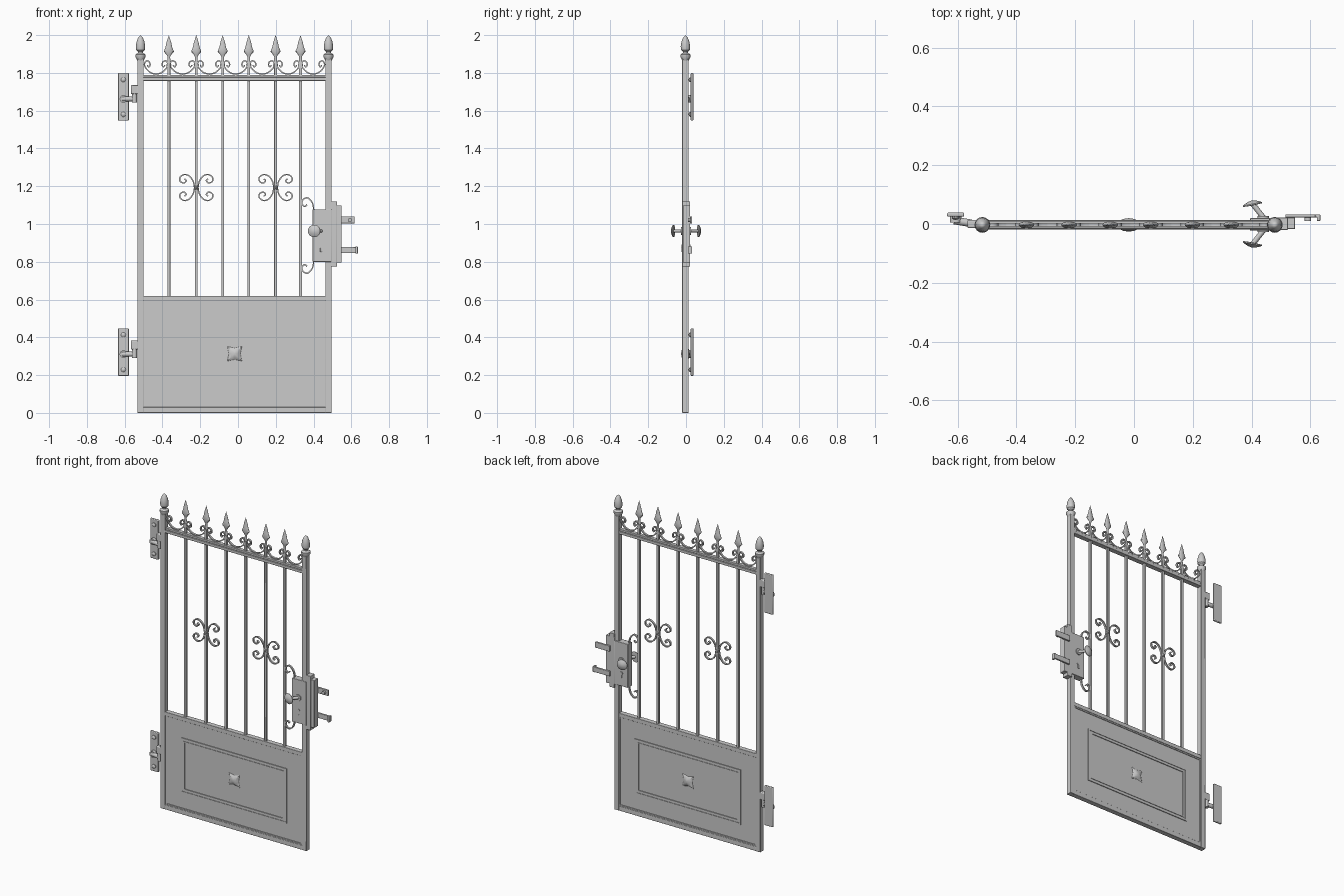
import bpy, bmesh, math
from mathutils import Vector

if "Cube" in bpy.data.objects:
    bpy.data.objects.remove(bpy.data.objects["Cube"])

YC = -0.003                      # middle plane of the gate
BARS = [-0.366, -0.221, -0.081, 0.057, 0.199, 0.331]
POSTS = [-0.516, 0.479]


def finish(name, bm, bevel=0):
    bmesh.ops.recalc_face_normals(bm, faces=bm.faces)
    me = bpy.data.meshes.new(name)
    bm.to_mesh(me)
    bm.free()
    ob = bpy.data.objects.new(name, me)
    bpy.context.collection.objects.link(ob)
    if bevel:
        m = ob.modifiers.new("bevel", "BEVEL")
        m.width, m.segments = bevel, 2
    return ob


def add_box(bm, x0, x1, y0, y1, z0, z1):
    vs = bmesh.ops.create_cube(bm, size=1)["verts"]
    for v in vs:
        v.co = Vector(((x0 + x1) / 2 + v.co.x * (x1 - x0), (y0 + y1) / 2 + v.co.y * (y1 - y0),
                       (z0 + z1) / 2 + v.co.z * (z1 - z0)))


def box(name, *dims, bevel=0.002):
    bm = bmesh.new()
    add_box(bm, *dims)
    return finish(name, bm, bevel)


def frame(name, x0, x1, z0, z1, w, d):
    """Rectangular moulding showing on both faces of the panel."""
    bm = bmesh.new()
    for a in ((x0, x1, z0, z0 + w), (x0, x1, z1 - w, z1),
              (x0, x0 + w, z0 + w, z1 - w), (x1 - w, x1, z0 + w, z1 - w)):
        add_box(bm, a[0], a[1], YC - d, YC + d, a[2], a[3])
    return finish(name, bm)


def lathe(name, profile, loc, axis=(0, 0, 1), n=16, squash=1):
    """Turned part from (radius, height) pairs."""
    q = Vector(axis).to_track_quat("Z", "Y")
    bm = bmesh.new()
    rings = []
    for r, h in profile:
        rings.append([bm.verts.new(q @ Vector((r * math.cos(t), r * math.sin(t) * squash, h)) + Vector(loc))
                      for t in (2 * math.pi * i / n for i in range(n))])
    for a, b in zip(rings, rings[1:]):
        for i in range(n):
            bm.faces.new((a[i], a[(i + 1) % n], b[(i + 1) % n], b[i]))
    bm.faces.new(rings[0])
    bm.faces.new(rings[-1])
    bmesh.ops.remove_doubles(bm, verts=bm.verts, dist=1e-5)
    return finish(name, bm)


def rod(name, p, q, r, n=12):
    d = Vector(q) - Vector(p)
    return lathe(name, [(r, 0), (r, d.length)], p, d, n)


def smooth_path(ctrl, steps=6):
    """Catmull-Rom spline through control points."""
    p = [Vector(c) for c in ctrl]
    p = [2 * p[0] - p[1]] + p + [2 * p[-1] - p[-2]]
    out = []
    for i in range(1, len(p) - 2):
        a, b, c, d = p[i - 1:i + 3]
        for s in range(steps):
            t = s / steps
            out.append(0.5 * (2 * b + (c - a) * t + (2 * a - 5 * b + 4 * c - d) * t * t
                              + (3 * b - a - 3 * c + d) * t ** 3))
    return out + [p[-2]]


def ribbon(name, pts, thick=0.007, depth=0.012):
    """Flat iron strip swept along an x/z path."""
    bm = bmesh.new()
    rings = []
    for i, p in enumerate(pts):
        t = (pts[min(i + 1, len(pts) - 1)] - pts[max(i - 1, 0)]).normalized()
        n = Vector((-t.y, t.x)) * thick / 2
        rings.append([bm.verts.new((p.x + n.x * s, YC + depth / 2 * e, p.y + n.y * s))
                      for s, e in ((1, 1), (1, -1), (-1, -1), (-1, 1))])
    for a, b in zip(rings, rings[1:]):
        for i in range(4):
            bm.faces.new((a[i], a[(i + 1) % 4], b[(i + 1) % 4], b[i]))
    bm.faces.new(rings[0])
    bm.faces.new(rings[-1])
    return finish(name, bm)


def rosette(name, x, y, z, r, h):
    """Four-petal flower standing off the panel by h along y."""
    bm = bmesh.new()
    tip = bm.verts.new((x, y + h, z))
    mid, rim = [], []
    for i in range(8):
        a = math.pi / 4 * (i + 0.0)
        k = r if i % 2 else r * 0.55
        mid.append(bm.verts.new((x + k * .5 * math.cos(a), y + h * .8, z + k * .5 * math.sin(a))))
        rim.append(bm.verts.new((x + k * math.cos(a), y, z + k * math.sin(a))))
    for i in range(8):
        j = (i + 1) % 8
        bm.faces.new((tip, mid[i], mid[j]))
        bm.faces.new((mid[i], rim[i], rim[j], mid[j]))
    bm.faces.new(rim)
    return finish(name, bm)


# Posts with acorn finials
for x in POSTS:
    box("post", x - 0.016, x + 0.016, YC - 0.017, YC + 0.017, 0, 1.88)
    lathe("acorn_finial", [(0.017, 1.865), (0.027, 1.885), (0.027, 1.897), (0.014, 1.906), (0.014, 1.912),
                           (0.023, 1.922), (0.025, 1.94), (0.021, 1.965), (0.012, 1.988), (0, 2.0)], (x, YC, 0))

# Rails and lower panel
x0, x1 = POSTS[0] + 0.015, POSTS[1] - 0.015
for name, z0, z1, d in (("top_rail", 1.758, 1.776, 0.016), ("top_rail_cap", 1.776, 1.789, 0.012),
                        ("middle_rail", 0.595, 0.62, 0.016), ("bottom_rail", 0.0, 0.03, 0.016)):
    box(name, x0, x1, YC - d, YC + d, z0, z1)
box("lower_panel", x0, x1, YC - 0.009, YC + 0.009, 0.02, 0.6, bevel=0)
frame("panel_border", x0, x1, 0.03, 0.595, 0.008, 0.013)
frame("panel_moulding_outer", -0.392, 0.354, 0.137, 0.485, 0.009, 0.014)
frame("panel_moulding_middle", -0.384, 0.346, 0.145, 0.477, 0.012, 0.011)
frame("panel_moulding_inner", -0.373, 0.335, 0.156, 0.466, 0.008, 0.014)
for s in (-1, 1):
    rosette("panel_rosette", -0.018, YC + s * 0.009, 0.313, 0.055, s * 0.014)

# Upright bars with spear heads
for x in BARS:
    box("bar", x - 0.0075, x + 0.0075, YC - 0.0075, YC + 0.0075, 0.61, 1.85, bevel=0.001)
    lathe("spear_head", [(0.008, 1.83), (0.014, 1.842), (0.008, 1.855), (0.007, 1.885), (0.012, 1.895),
                         (0.027, 1.913), (0.018, 1.935), (0.012, 1.963), (0, 2.0)], (x, YC, 0), n=12, squash=0.45)

# Bowl-shaped scrolls between the spears
half = smooth_path([(0, 0), (0.42, 0.008), (0.78, 0.03), (0.92, 0.052), (0.78, 0.07), (0.55, 0.066),
                    (0.47, 0.05), (0.58, 0.039), (0.7, 0.048)])
edges = [x0] + BARS + [x1]
for a, b in zip(edges, edges[1:]):
    c, w = (a + b) / 2, (b - a) / 2
    path = [Vector((c - w * p.x, 1.793 + p.y)) for p in reversed(half[1:])]
    path += [Vector((c + w * p.x, 1.793 + p.y)) for p in half]
    ribbon("crest_scroll", path)

# Back-to-back C scrolls on two bars
half = smooth_path([(0.009, 0), (0.016, 0.032), (0.036, 0.06), (0.063, 0.069), (0.086, 0.054), (0.085, 0.033),
                    (0.066, 0.024), (0.053, 0.036), (0.063, 0.046)])
for x in (BARS[1], BARS[4]):
    for s in (-1, 1):
        path = [Vector((x + s * p.x, 1.193 - p.y)) for p in reversed(half[1:])]
        path += [Vector((x + s * p.x, 1.193 + p.y)) for p in half]
        ribbon("bar_scroll", path)
        rosette("scroll_boss", x, YC, 1.193, 0.022, s * 0.016)

# Lock case, keeper and latches
box("lock_case", 0.395, 0.495, -0.022, 0.02, 0.80, 1.077)
box("lock_keeper", 0.488, 0.548, -0.017, 0.022, 0.796, 1.098)
box("keeper_plate", 0.49, 0.524, -0.02, 0.022, 0.775, 1.12)
box("upper_latch", 0.515, 0.617, 0.022, 0.033, 1.003, 1.04)
box("lower_latch", 0.515, 0.632, 0.022, 0.033, 0.846, 0.878)
box("latch_hook", 0.622, 0.634, 0.01, 0.033, 0.843, 0.881)
rod("latch_screw", (0.592, 0.024, 1.021), (0.592, 0.01, 1.021), 0.011)

# Knobs, keyhole plates on both faces
for s in (-1, 1):
    rod("knob_base", (0.44, s * 0.015, 0.963), (0.44, s * 0.027, 0.963), 0.02)
    rod("knob_stem", (0.442, s * 0.02, 0.963), (0.404, s * 0.068, 0.963), 0.009)
    lathe("knob", [(0.01, -0.004), (0.033, -0.003), (0.033, 0.001), (0.025, 0.006), (0.012, 0.011), (0, 0.013)],
          (0.403, s * 0.067, 0.963), (-0.2, s, 0), n=20)
    rod("keyhole_plate", (0.44, s * 0.015, 0.882), (0.44, s * 0.025, 0.882), 0.01)
    box("keyhole_slot", 0.435, 0.445, s * 0.02 - 0.004, s * 0.02 + 0.004, 0.852, 0.882)

# Curls above and below the lock
hook = smooth_path([(0.398, 0.115), (0.4, 0.145), (0.392, 0.176), (0.369, 0.199), (0.346, 0.192), (0.338, 0.17),
                    (0.352, 0.154), (0.366, 0.163)])
for s in (-1, 1):
    ribbon("lock_curl", [Vector((p.x, 0.939 + s * p.y)) for p in hook])

# Hinges: wall plate, screws, pin arm and barrel
for z in (1.672, 0.321):
    box("hinge_plate", -0.636, -0.578, 0.025, 0.039, z - 0.125, z + 0.127, bevel=0.004)
    for dz in (-0.092, 0.092):
        lathe("hinge_screw", [(0.013, 0), (0.013, 0.006), (0.007, 0.011), (0, 0.012)],
              (-0.607, 0.026, z + dz), (0, -1, 0), n=10)
    rod("hinge_stem", (-0.607, 0.03, z - 0.01), (-0.607, 0.005, z - 0.01), 0.02)
    rod("hinge_arm", (-0.612, 0.012, z - 0.01), (-0.553, 0.002, z - 0.01), 0.013)
    rod("hinge_pin", (-0.548, 0, z - 0.03), (-0.548, 0, z + 0.03), 0.014)
    box("hinge_knuckle", -0.567, -0.525, -0.014, 0.014, z + 0.015, z + 0.063, bevel=0.005)

# Smooth the round parts, keep edges sharp
bpy.ops.object.select_all(action="SELECT")
bpy.context.view_layer.objects.active = bpy.context.selected_objects[0]
bpy.ops.object.shade_smooth_by_angle(angle=math.radians(35))
